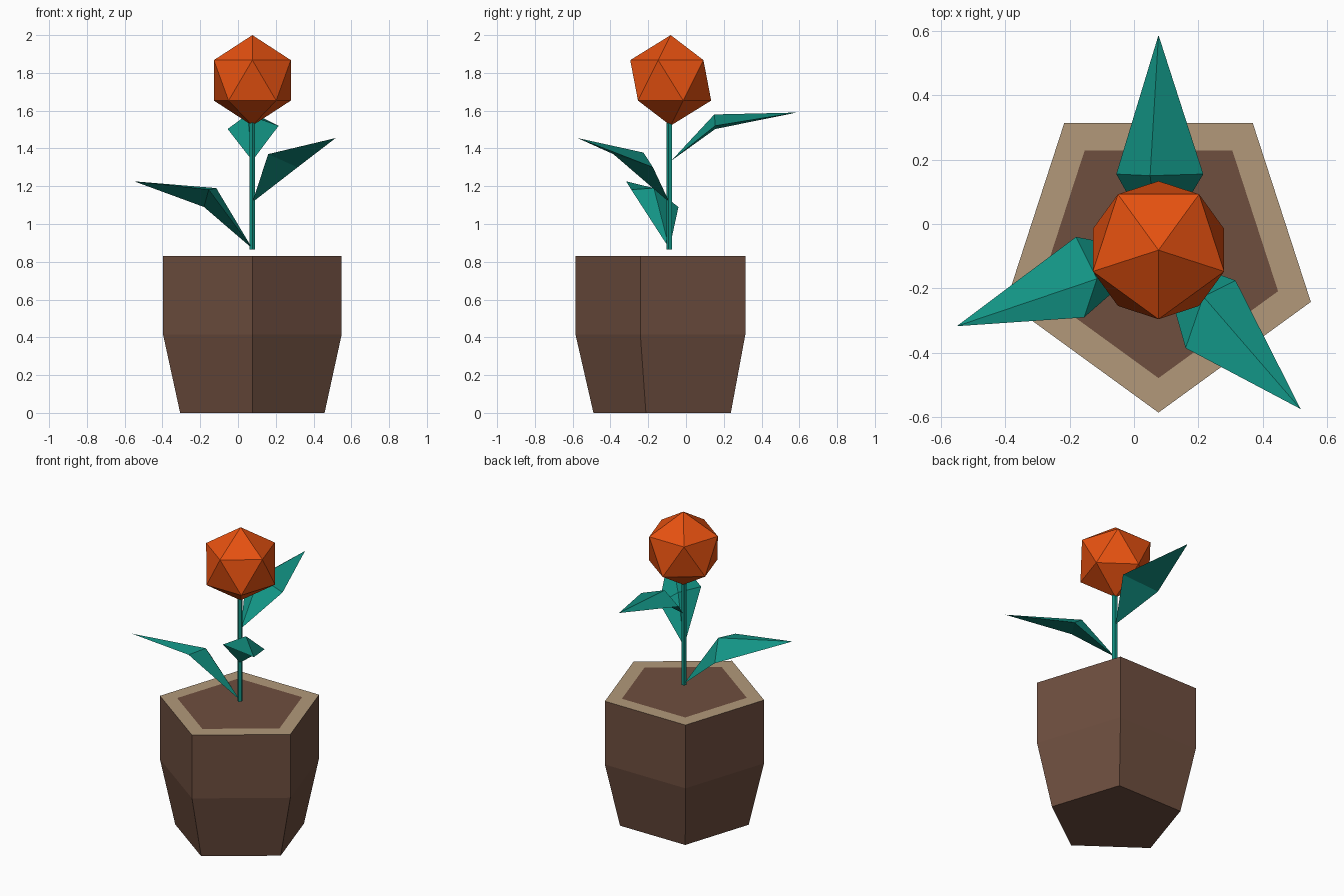
import bpy, bmesh, math
from mathutils import Vector

if "Cube" in bpy.data.objects:
    bpy.data.objects.remove(bpy.data.objects["Cube"])

CX, CY = 0.076, -0.088          # axis of pot and stem


def material(name, rgb):
    lin = [((c / 255 + 0.055) / 1.055) ** 2.4 if c > 10 else c / 255 / 12.92 for c in rgb]
    m = bpy.data.materials.new(name)
    m.diffuse_color = (*lin, 1)
    m.use_nodes = True
    m.node_tree.nodes["Principled BSDF"].inputs["Base Color"].default_value = m.diffuse_color
    return m


BROWN = material("brown", (110, 78, 63))
TAN = material("tan", (178, 153, 122))
TEAL = material("teal", (18, 147, 132))
ORANGE = material("orange", (230, 81, 16))


def finish(name, bm, *mats):
    bmesh.ops.recalc_face_normals(bm, faces=bm.faces)
    mesh = bpy.data.meshes.new(name)
    bm.to_mesh(mesh)
    bm.free()
    for m in mats:
        mesh.materials.append(m)
    ob = bpy.data.objects.new(name, mesh)
    bpy.context.collection.objects.link(ob)
    return ob


def lathe(profile, sides=5):
    """Closed prism through (radius, z) rings, one corner facing the front."""
    bm = bmesh.new()
    rings = []
    for r, z in profile:
        angles = [-math.pi / 2 + math.tau * i / sides for i in range(sides)]
        rings.append([bm.verts.new((CX + r * math.cos(a), CY + r * math.sin(a), z)) for a in angles])
    for lo, hi in zip(rings, rings[1:]):
        for i in range(sides):
            j = (i + 1) % sides
            bm.faces.new((lo[i], lo[j], hi[j], hi[i]))
    bm.faces.new(rings[0])
    top = bm.faces.new(rings[-1])
    return bm, top


# Five-sided pot: tan rim inset around the brown soil
bm, top = lathe([(0.402, 0), (0.497, 0.415), (0.497, 0.83)])
bmesh.ops.recalc_face_normals(bm, faces=bm.faces)
rim = bmesh.ops.inset_region(bm, faces=[top], thickness=0.107)["faces"]
for f in rim:
    f.material_index = 1
finish("pot", bm, BROWN, TAN)

# Stem
bm, _ = lathe([(0.016, 0.865), (0.016, 1.56)])
finish("stem", bm, TEAL)

# Bloom: icosahedron with an upper corner facing the front
bm = bmesh.new()
bmesh.ops.create_icosphere(bm, subdivisions=1, radius=1)
for v in bm.verts:
    x, y, z = v.co.normalized() * 0.2395
    v.co = Vector((CX + y, -0.081 - x, 1.7605 + z))
finish("bloom", bm, ORANGE)


# Leaves: stalk point, two side corners, raised ridge point, tip
def leaf(name, base, left, right, ridge, tip):
    bm = bmesh.new()
    b, l, r, t, p = [bm.verts.new(c) for c in (base, left, right, ridge, tip)]
    for end in (b, p):
        for pair in ((l, t), (t, r), (r, l)):
            bm.faces.new((end, *pair))
    finish(name, bm, TEAL)


leaf("lower_leaf", (CX, CY, 0.87), (-0.155, -0.29, 1.182), (-0.18, -0.04, 1.09),
     (-0.115, -0.17, 1.19), (-0.55, -0.317, 1.226))
leaf("middle_leaf", (CX, CY, 1.115), (0.16, -0.385, 1.37), (0.315, -0.175, 1.30),
     (0.215, -0.225, 1.378), (0.517, -0.574, 1.455))
leaf("upper_leaf", (CX, CY + 0.01, 1.335), (-0.055, 0.155, 1.503), (0.215, 0.155, 1.52),
     (0.05, 0.15, 1.58), (0.076, 0.586, 1.59))
